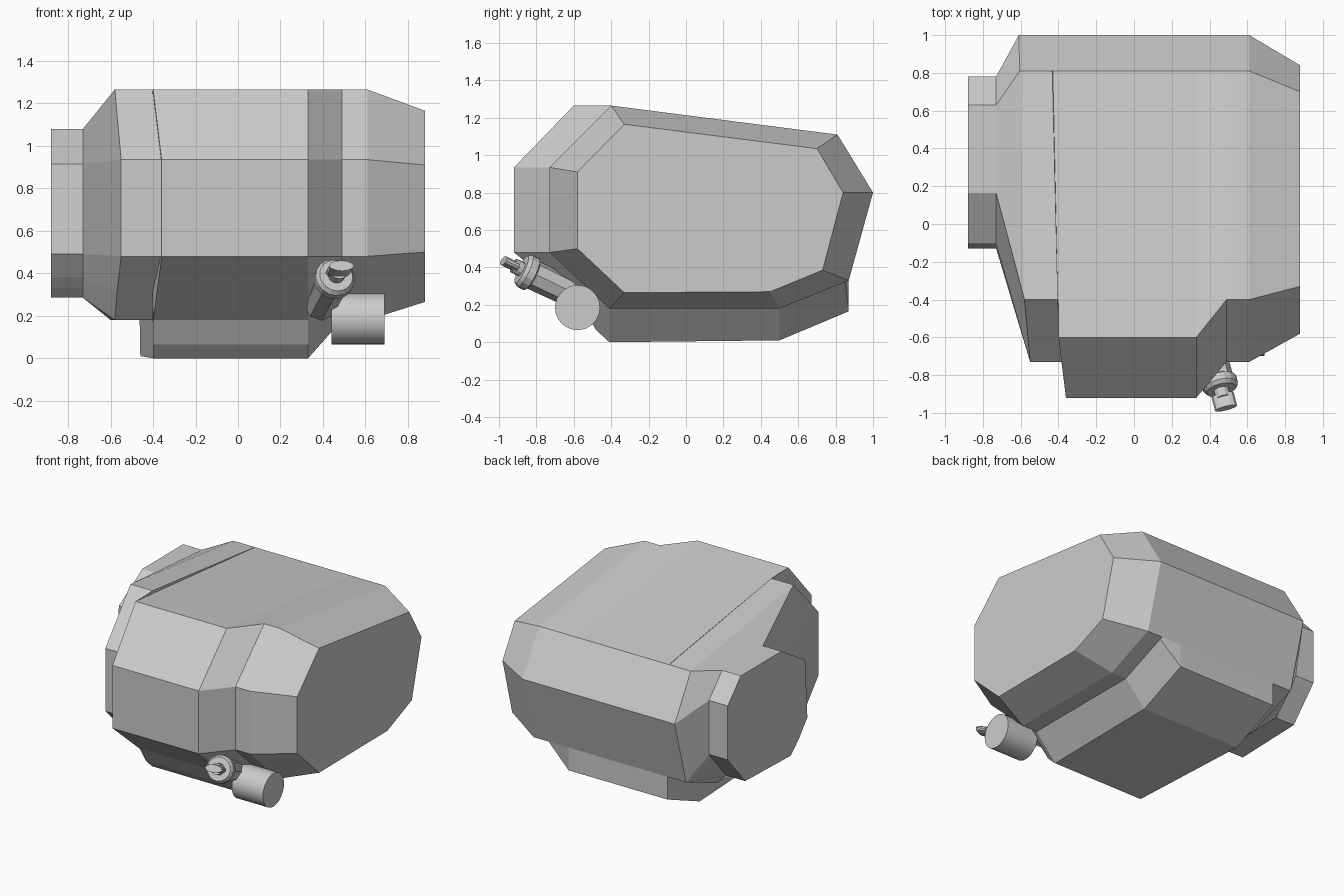
import bpy, bmesh, math
from mathutils import Vector

if "Cube" in bpy.data.objects:
    bpy.data.objects.remove(bpy.data.objects["Cube"])

metal = bpy.data.materials.new("cast_grey")
metal.diffuse_color = (0.6, 0.6, 0.6, 1)
metal.use_nodes = True
metal.node_tree.nodes["Principled BSDF"].inputs["Base Color"].default_value = metal.diffuse_color


def finish(name, bm):
    bmesh.ops.recalc_face_normals(bm, faces=bm.faces)
    me = bpy.data.meshes.new(name)
    bm.to_mesh(me)
    bm.free()
    me.materials.append(metal)
    ob = bpy.data.objects.new(name, me)
    bpy.context.collection.objects.link(ob)
    return ob


def loft(name, sections):
    bm = bmesh.new()
    rings = [[bm.verts.new(p) for p in s] for s in sections]
    for a, b in zip(rings, rings[1:]):
        n = len(a)
        for i in range(n):
            bm.faces.new((a[i], a[(i + 1) % n], b[(i + 1) % n], b[i]))
    bm.faces.new(rings[0])
    bm.faces.new(rings[-1])
    return finish(name, bm)


def tube(name, stations, axis, sides, flat=1.0):
    """Stack of rings (centre, radius) along an axis."""
    axis = Vector(axis).normalized()
    u = axis.cross(Vector((0, 0, 1))).normalized()
    v = u.cross(axis)
    secs = []
    for c, r in stations:
        secs.append([Vector(c) + u * r * math.cos(t) + v * r * flat * math.sin(t)
                     for t in (2 * math.pi * i / sides for i in range(sides))])
    return loft(name, secs)


def at(x, profile):
    xs = x if isinstance(x, list) else [x] * len(profile)
    return [(a, y, z) for a, (y, z) in zip(xs, profile)]


# Housing cross-sections (y, z), from the upper front over the top and round
cap = [(-.58, .91), (-.33, 1.165), (.70, 1.035), (.84, .80), (.73, .385), (.71, .377),
       (.45, .27), (-.33, .265), (-.39, .321), (-.45, .378), (-.58, .50)]
main = [(-.73, .935), (-.40, 1.265), (.81, 1.11), (1.0, .80), (.87, .33), (.85, .322),
        (.50, .18), (-.41, .18), (-.48, .246), (-.55, .311), (-.73, .48)]
lobe = [(-.92, .935), (-.60, 1.265), (.81, 1.11), (1.0, .80), (.87, .33), (.87, .165),
        (.50, .01), (-.41, 0), (-.48, .065), (-.55, .18), (-.92, .48)]
boss = [(-.105, .915), (.165, 1.08), (.63, 1.08), (.78, .92), (.78, .53), (.76, .505),
        (.58, .30), (.06, .285), (.01, .33), (-.04, .38), (-.13, .49)]
step_x = [-.36, -.40, -.43, -.46, -.46, -.46, -.46, -.40, -.40, -.40, -.36]
left_x = [-.55, -.58, -.605, -.61, -.61, -.61, -.60, -.58, -.575, -.57, -.55]

loft("housing", [at(.88, cap), at(.61, main), at(.49, main), at(.33, lobe),
                 at(step_x, lobe), at([x - .003 for x in step_x], main),
                 at(left_x, main), at(-.73, boss), at(-.88, boss)])

# Round cross pipe under the front
pipe = tube("cross_pipe", [((.44, -.58, .185), .12), ((.69, -.58, .185), .12)], (1, 0, 0), 32)

# Angled plug: faceted body, collar and flattened key
base, top = Vector((.385, -.58, .245)), Vector((.46, -.87, .385))
d = (top - base).normalized()
tube("plug_body", [(base, .075), (top - d * .05, .08)], d, 8)
tube("plug_collar", [(top - d * .06, .08), (top - d * .05, .095), (top - d * .01, .095),
                     (top + d * .01, .08)], d, 16)
tube("plug_stem", [(top, .04), (top + d * .06, .04)], d, 12)
tube("plug_key", [(top + d * .04, .06), (top + d * .12, .06)], d, 12, .45)

# Smooth only the round pipe
for p in pipe.data.polygons:
    p.use_smooth = len(p.vertices) == 4
pipe.data.set_sharp_from_angle(angle=math.radians(30))
